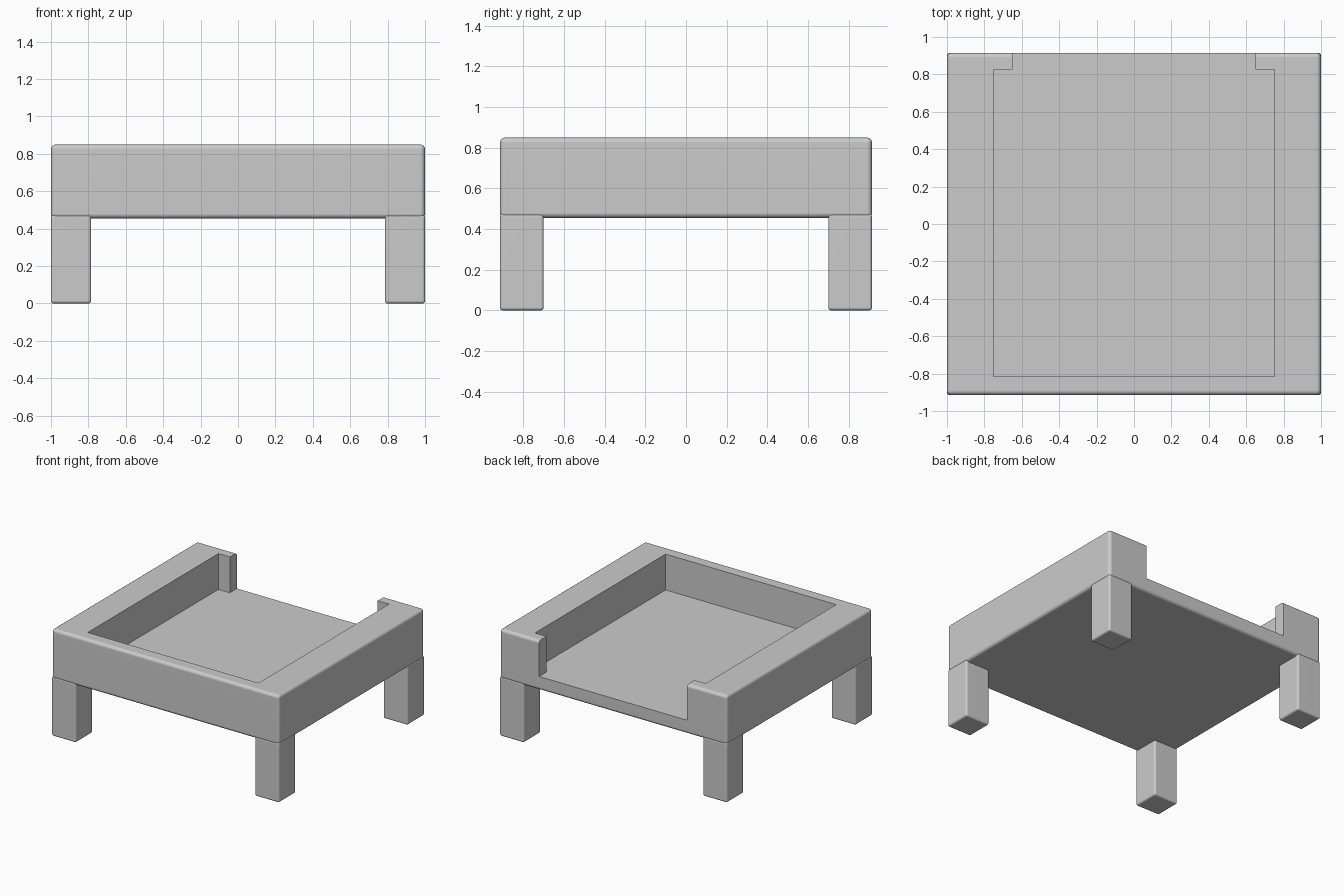
import bpy
import bmesh
import math

default = bpy.data.objects.get("Cube")
if default:
    bpy.data.objects.remove(default, do_unlink=True)

HALF_X, HALF_Y, TOP = 1.0, 0.915, 0.85
BODY_BOTTOM, FLOOR = 0.455, 0.565
LEG_SIZE, LEG_TOP = 0.215, 0.475

grey = bpy.data.materials.new("plain_grey")
grey.use_nodes = True
grey.diffuse_color = (0.6, 0.6, 0.6, 1)
grey.node_tree.nodes["Principled BSDF"].inputs["Base Color"].default_value = (0.6, 0.6, 0.6, 1)


def prism(name, outline, z0, z1):
    """Extrude a flat outline between two heights."""
    bm = bmesh.new()
    face = bm.faces.new([bm.verts.new((x, y, z0)) for x, y in outline])
    grown = bmesh.ops.extrude_face_region(bm, geom=[face])
    tops = [v for v in grown["geom"] if isinstance(v, bmesh.types.BMVert)]
    bmesh.ops.translate(bm, verts=tops, vec=(0, 0, z1 - z0))
    bmesh.ops.recalc_face_normals(bm, faces=bm.faces)
    mesh = bpy.data.meshes.new(name)
    bm.to_mesh(mesh)
    bm.free()
    mesh.materials.append(grey)
    obj = bpy.data.objects.new(name, mesh)
    bpy.context.collection.objects.link(obj)
    return obj


def block(name, x0, x1, y0, y1, z0, z1):
    return prism(name, [(x0, y0), (x1, y0), (x1, y1), (x0, y1)], z0, z1)


def finish(obj, radius, cutter=None):
    """Round the outer edges, cut the recess, then smooth the rounding."""
    bpy.ops.object.select_all(action="DESELECT")
    bpy.context.view_layer.objects.active = obj
    obj.select_set(True)
    bevel = obj.modifiers.new("Rounding", "BEVEL")
    bevel.width = radius
    bevel.segments = 4
    bpy.ops.object.modifier_apply(modifier=bevel.name)
    if cutter:
        cut = obj.modifiers.new("Recess", "BOOLEAN")
        cut.object = cutter
        cut.solver = "EXACT"
        bpy.ops.object.modifier_apply(modifier=cut.name)
        bpy.data.objects.remove(cutter, do_unlink=True)
    bpy.ops.object.shade_smooth_by_angle(angle=math.radians(35))
    weighted = obj.modifiers.new("Flat faces", "WEIGHTED_NORMAL")
    weighted.keep_sharp = True


# Tray with a recess that opens through the back between two short lips
right_half = [(0.75, -0.815), (0.75, 0.825), (0.65, 0.825), (0.65, 1.1)]
outline = right_half + [(-x, y) for x, y in reversed(right_half)]
recess = prism("recess_cutter", outline, FLOOR, 1.0)
recess.hide_render = True
tray = block("tray", -HALF_X, HALF_X, -HALF_Y, HALF_Y, BODY_BOTTOM, TOP)
finish(tray, 0.025, recess)

# Four corner legs, flush with the outside of the tray
for side, sx in (("left", 1), ("right", -1)):
    for end, sy in (("front", -1), ("back", 1)):
        xs = sorted((sx * HALF_X, sx * (HALF_X - LEG_SIZE)))
        ys = sorted((sy * HALF_Y, sy * (HALF_Y - LEG_SIZE)))
        leg = block(f"{end}_{side}_leg", *xs, *ys, 0, LEG_TOP)
        finish(leg, 0.015)
